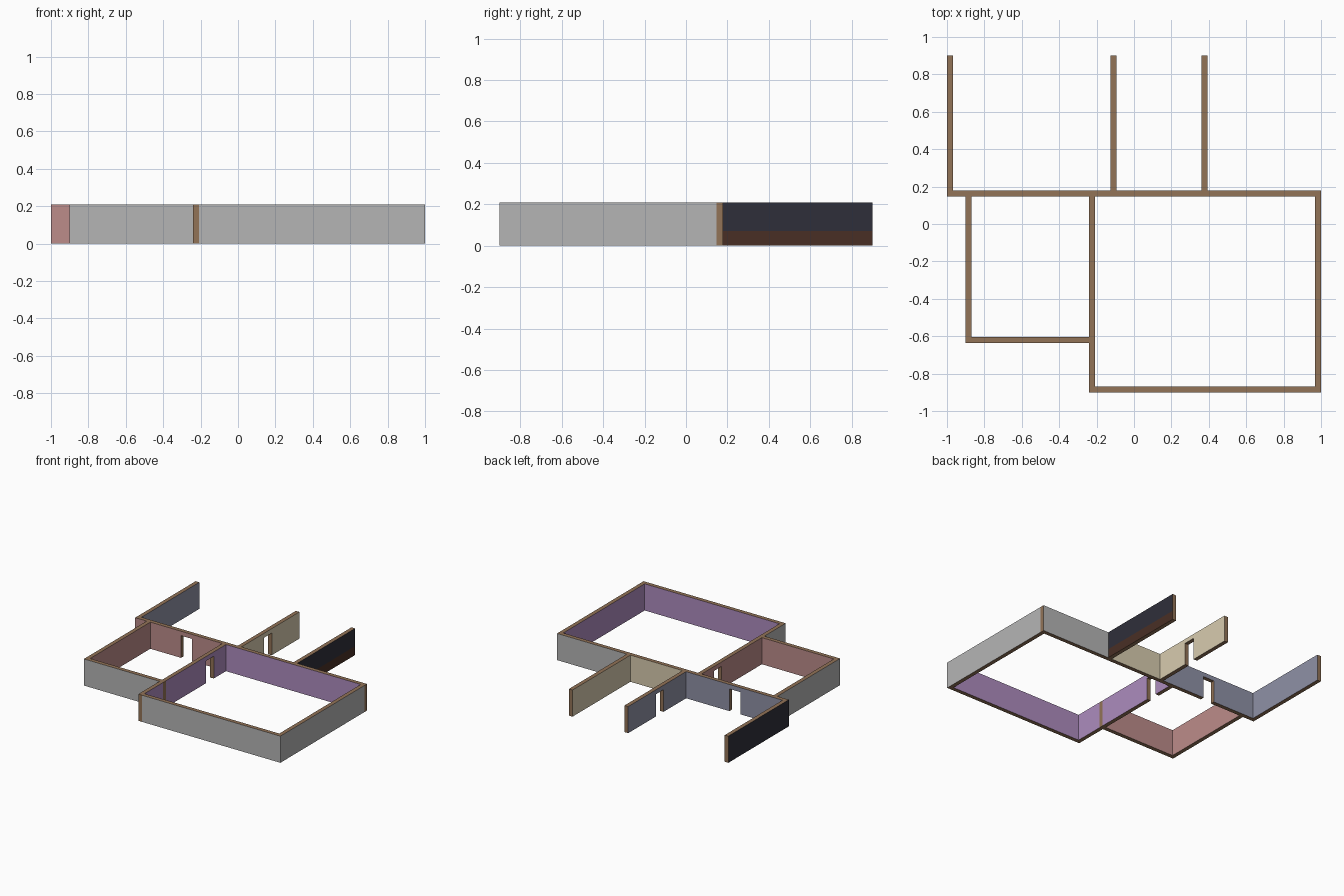
import bpy, bmesh
from mathutils import Vector

if "Cube" in bpy.data.objects:
    bpy.data.objects.remove(bpy.data.objects["Cube"])

H = 0.21          # wall height
T = 0.032         # wall thickness
DOOR_H = 0.175


def srgb(r, g, b):
    return [((c / 255 + 0.055) / 1.055) ** 2.4 if c > 10 else c / 3295 for c in (r, g, b)] + [1]


COLOURS = {
    "wood": srgb(146, 115, 87),
    "grey": srgb(181, 181, 181),
    "red": srgb(188, 140, 138),
    "purple": srgb(173, 140, 190),
    "slate": srgb(143, 145, 166),
    "beige": srgb(216, 204, 175),
    "dark": srgb(47, 47, 58),
    "dark_brown": srgb(73, 47, 37),
}
NAMES = list(COLOURS)
for n, c in COLOURS.items():
    bpy.data.materials.new(n).diffuse_color = c


def pick(spans, u):
    """Colour of the stretch of wall that contains u; spans = [(end, colour), ...]."""
    return next(col for end, col in spans if u < end)


def wall(name, axis, u0, u1, v0, neg, pos, door=None, ends=("wood", "wood"), band=None):
    """Wall along an axis; neg/pos paint its two sides, door is a notch, band a dado (z, colour) on pos."""
    place = (lambda u, v, z: (u, v, z)) if axis == "x" else (lambda u, v, z: (v, u, z))
    U = Vector(place(1, 0, 0))
    V = Vector(place(0, 1, 0))
    outline = [(u0, 0)]
    if door:
        a, b = door
        outline += [(a, 0), (a, DOOR_H), (b, DOOR_H), (b, 0)]
    outline += [(u1, 0), (u1, H), (u0, H)]

    bm = bmesh.new()
    face = bm.faces.new([bm.verts.new(place(u, v0, z)) for u, z in outline])
    out = bmesh.ops.extrude_face_region(bm, geom=[face])["geom"]
    bmesh.ops.translate(bm, vec=V * T, verts=[g for g in out if isinstance(g, bmesh.types.BMVert)])
    bmesh.ops.recalc_face_normals(bm, faces=bm.faces)

    # cut the faces where the paint changes
    cuts = [(U * e, U) for e, _ in neg + pos if u0 < e < u1]
    if band:
        cuts.append((Vector((0, 0, band[0])), Vector((0, 0, 1))))
    for co, no in cuts:
        bmesh.ops.bisect_plane(bm, geom=bm.verts[:] + bm.edges[:] + bm.faces[:],
                               plane_co=co, plane_no=no)
    bm.normal_update()

    # paint by direction and position
    for f in bm.faces:
        c = f.calc_center_median()
        u, side = c.dot(U), f.normal.dot(V)
        col = "wood"
        if side < -0.5:
            col = pick(neg, u)
        elif side > 0.5:
            col = band[1] if band and c.z < band[0] else pick(pos, u)
        elif abs(u - u0) < 1e-4:
            col = ends[0]
        elif abs(u - u1) < 1e-4:
            col = ends[1]
        f.material_index = NAMES.index(col)

    me = bpy.data.meshes.new(name)
    bm.to_mesh(me)
    bm.free()
    for n in NAMES:
        me.materials.append(bpy.data.materials[n])
    bpy.context.collection.objects.link(bpy.data.objects.new(name, me))


def all_(col):
    return [(9, col)]


Y0 = 0.147                     # front of the long cross wall
Y1 = Y0 + T

# long cross wall shared by all rooms
wall("cross_wall", "x", -1, 1, Y0,
     [(-0.225, "red"), (9, "purple")],
     [(-0.11, "slate"), (0.375, "beige"), (9, "grey")],
     door=(-0.6, -0.505), ends=("dark", "wood"))

# three walls running back
wall("back_left_wall", "y", Y1, 0.9, -1, all_("dark"), all_("slate"))
wall("back_middle_wall", "y", Y1, 0.9, -0.126, all_("slate"), all_("beige"), door=(0.46, 0.555))
wall("back_right_wall", "y", Y1, 0.9, 0.36, all_("beige"), all_("dark"), band=(0.07, "dark_brown"))

# divider between the two front rooms
wall("divider_wall", "y", -0.9, Y0, -0.24,
     [(-0.603, "grey"), (9, "red")],
     [(-0.635, "purple"), (-0.603, "wood"), (9, "purple")],
     door=(-0.1, -0.005))

# large front room
wall("large_room_front_wall", "x", -0.24 + T, 1 - T, -0.9, all_("grey"), all_("purple"))
wall("large_room_right_wall", "y", -0.9, Y0, 1 - T, all_("purple"), all_("grey"), ends=("grey", "wood"))

# small front room
wall("small_room_left_wall", "y", -0.635, Y0, -0.9, all_("grey"), all_("red"), ends=("grey", "wood"))
wall("small_room_front_wall", "x", -0.9 + T, -0.24, -0.635, all_("grey"), all_("red"))

for m in bpy.data.materials:
    if m.users and not m.is_grease_pencil:
        m.use_nodes = True
        m.node_tree.nodes["Principled BSDF"].inputs["Base Color"].default_value = m.diffuse_color
